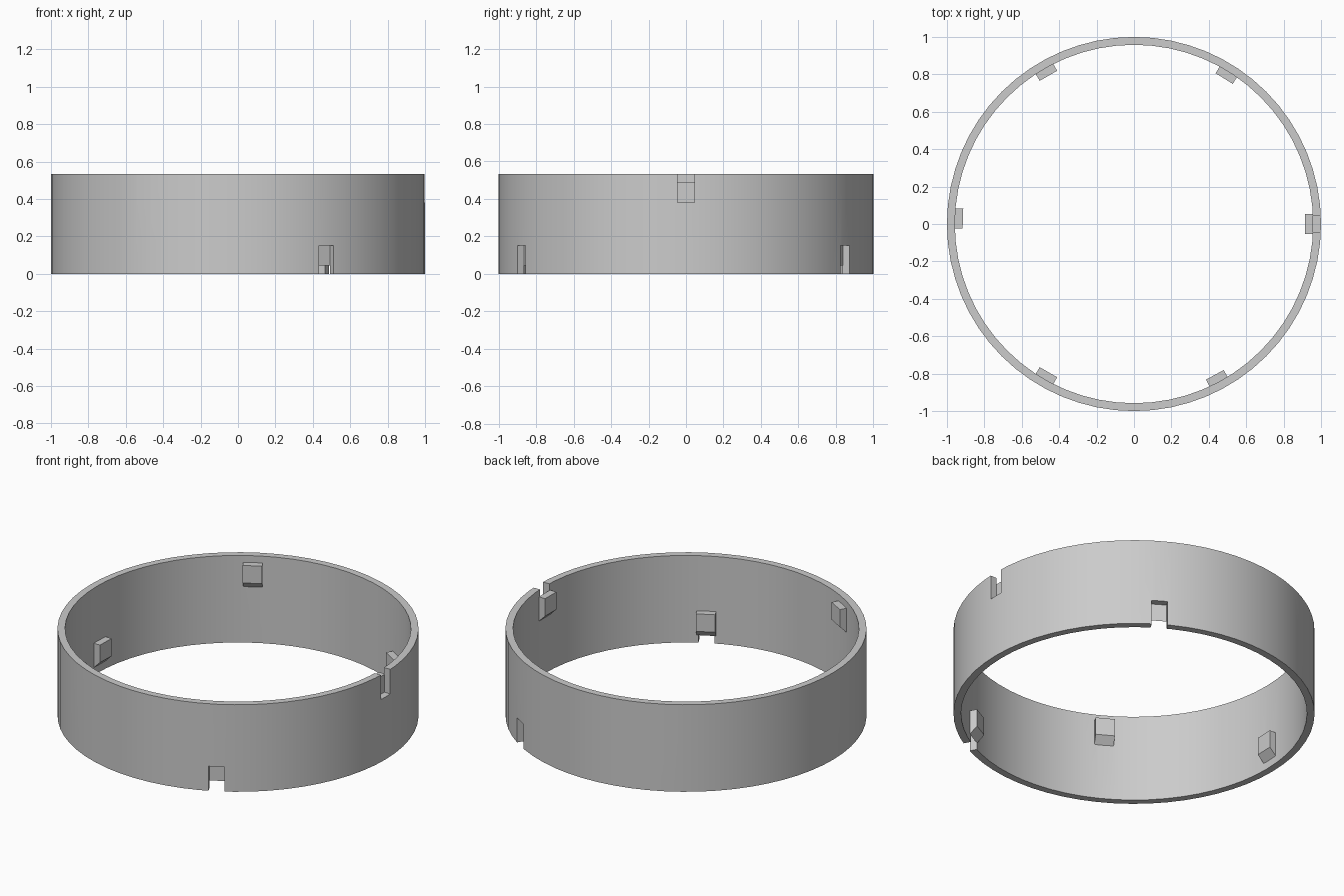
import bpy
import bmesh
from math import cos, sin, radians, tau
from mathutils import Matrix

if "Cube" in bpy.data.objects:
    bpy.data.objects.remove(bpy.data.objects["Cube"])

OUTER, INNER, HEIGHT = 1.0, 0.958, 0.532
SEGMENTS = 64
NOTCH_DEPTH, NOTCH_WIDTH = 0.15, 0.09
TAB_WIDTH, TAB_INNER, TAB_HEIGHT = 0.108, 0.915, 0.15
TWIST = -1.8    # the lower notches sit slightly off the midpoints

grey = bpy.data.materials.new("plain grey")
grey.use_nodes = True
colour = (0.6, 0.6, 0.6, 1)
grey.diffuse_color = colour
grey.node_tree.nodes["Principled BSDF"].inputs["Base Color"].default_value = colour


def make_object(name, bm):
    bmesh.ops.recalc_face_normals(bm, faces=bm.faces)
    mesh = bpy.data.meshes.new(name)
    bm.to_mesh(mesh)
    bm.free()
    mesh.materials.append(grey)
    obj = bpy.data.objects.new(name, mesh)
    bpy.context.collection.objects.link(obj)
    return obj


def extruded(name, profile, width, angle):
    """Extrude a radius/height profile sideways and turn it around the ring."""
    bm = bmesh.new()
    face = bm.faces.new([bm.verts.new((r, -width / 2, z)) for r, z in profile])
    new = bmesh.ops.extrude_face_region(bm, geom=[face])["geom"]
    verts = [v for v in new if isinstance(v, bmesh.types.BMVert)]
    bmesh.ops.translate(bm, verts=verts, vec=(0, width, 0))
    bm.transform(Matrix.Rotation(radians(angle), 4, "Z"))
    return make_object(name, bm)


# Ring band: a rectangular section spun around the z axis
bm = bmesh.new()
loops = []
for i in range(SEGMENTS):
    a = tau * i / SEGMENTS
    section = [(OUTER, 0), (OUTER, HEIGHT), (INNER, HEIGHT), (INNER, 0)]
    loops.append([bm.verts.new((r * cos(a), r * sin(a), z)) for r, z in section])
for i, loop in enumerate(loops):
    after = loops[(i + 1) % SEGMENTS]
    for j in range(4):
        k = (j + 1) % 4
        bm.faces.new((loop[j], after[j], after[k], loop[k]))
ring = make_object("ring_band", bm)

# Alternating upper and lower notches, each with a ramped tab behind it
cutters = []
for i in range(3):
    for level in ("upper", "lower"):
        upper = level == "upper"
        angle = 120 * i + (0 if upper else 60 + TWIST)
        low = HEIGHT - NOTCH_DEPTH if upper else -0.1
        high = HEIGHT + 0.1 if upper else NOTCH_DEPTH
        box = [(0.8, low), (1.1, low), (1.1, high), (0.8, high)]
        cutters.append(extruded(f"{level}_notch_cutter_{i + 1}", box, NOTCH_WIDTH, angle))

        base = 0.34 if upper else 0.045
        top = base + TAB_HEIGHT
        ramp = base + INNER - TAB_INNER
        tab = [(INNER, base), (INNER, top), (TAB_INNER, top), (TAB_INNER, ramp)]
        extruded(f"{level}_tab_{i + 1}", tab, TAB_WIDTH, angle)

# Cut the notches, then smooth the band
bpy.context.view_layer.objects.active = ring
for cutter in cutters:
    cutter.hide_render = True
    mod = ring.modifiers.new("notch", "BOOLEAN")
    mod.operation = "DIFFERENCE"
    mod.solver = "EXACT"
    mod.object = cutter
    bpy.ops.object.modifier_apply(modifier=mod.name)
for cutter in cutters:
    bpy.data.objects.remove(cutter)

bpy.ops.object.select_all(action="DESELECT")
ring.select_set(True)
bpy.ops.object.shade_smooth_by_angle(angle=radians(30))
